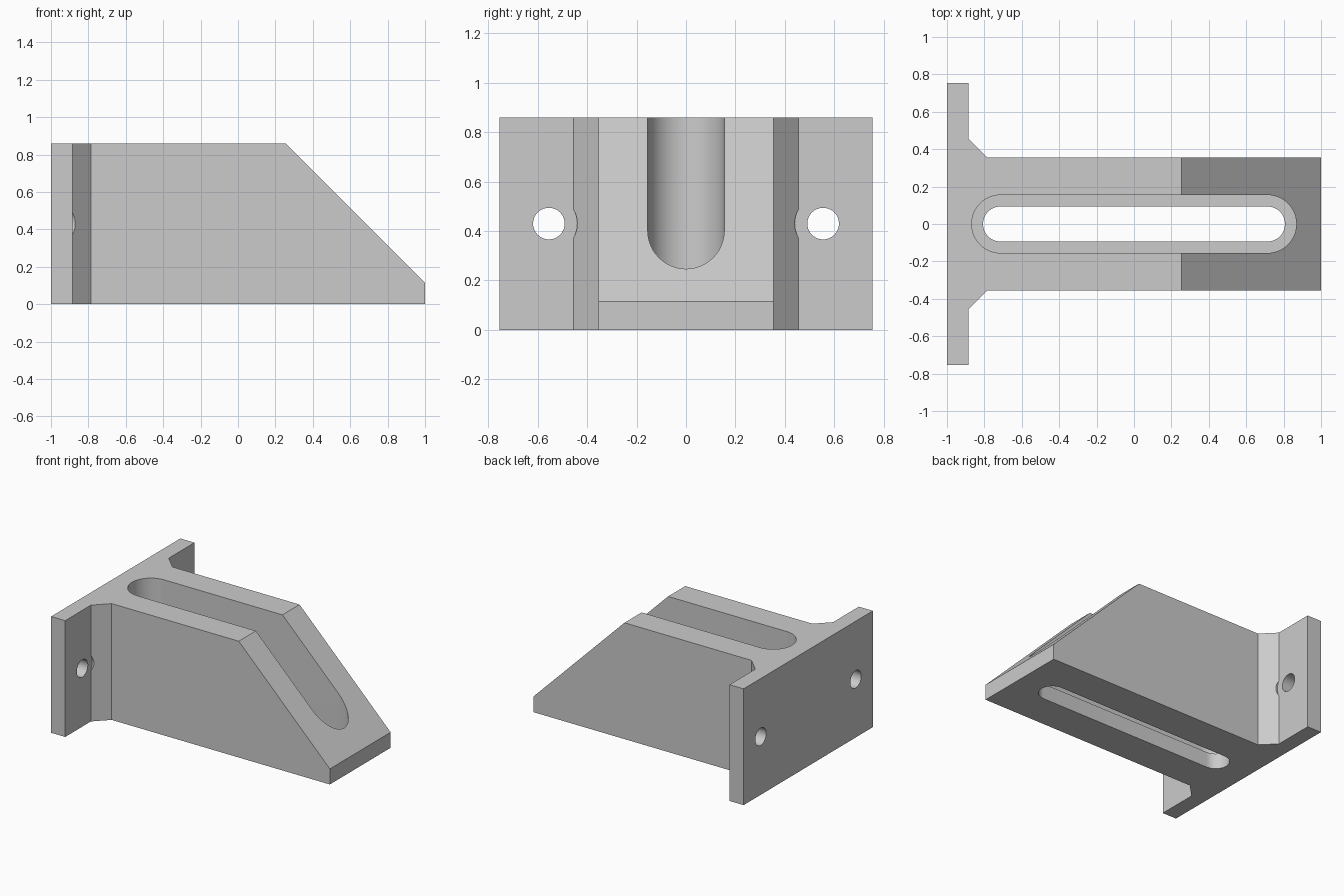
import bpy, bmesh
from math import sin, cos, pi, radians
from mathutils import Vector

if "Cube" in bpy.data.objects:
    bpy.data.objects.remove(bpy.data.objects["Cube"], do_unlink=True)

HEIGHT = 0.86
PLATE_X = -0.885      # front face of the mounting plate
LIP = 0.115           # thickness of the low end

grey = bpy.data.materials.new("plain_grey")
grey.use_nodes = True
grey.diffuse_color = (0.6, 0.6, 0.6, 1)
grey.node_tree.nodes["Principled BSDF"].inputs["Base Color"].default_value = (0.6, 0.6, 0.6, 1)


def prism(name, points, low, high, axis):
    """Extrude a 2D outline along one axis from low to high."""
    place = {"x": lambda a, b: (low, a, b),
             "y": lambda a, b: (a, low, b),
             "z": lambda a, b: (a, b, low)}[axis]
    bm = bmesh.new()
    face = bm.faces.new([bm.verts.new(place(a, b)) for a, b in points])
    new = bmesh.ops.extrude_face_region(bm, geom=[face])["geom"]
    shift = Vector([high - low if c == axis else 0 for c in "xyz"])
    bmesh.ops.translate(bm, vec=shift, verts=[g for g in new if isinstance(g, bmesh.types.BMVert)])
    bmesh.ops.recalc_face_normals(bm, faces=bm.faces)
    mesh = bpy.data.meshes.new(name)
    bm.to_mesh(mesh)
    bm.free()
    mesh.materials.append(grey)
    obj = bpy.data.objects.new(name, mesh)
    bpy.context.collection.objects.link(obj)
    return obj


def circle(cx, cy, r, n=48):
    return [(cx + r * cos(2 * pi * i / n), cy + r * sin(2 * pi * i / n)) for i in range(n)]


def stadium(half, r, n=24):
    right = [(half + r * sin(pi * i / n), -r * cos(pi * i / n)) for i in range(n + 1)]
    return right + [(-x, -y) for x, y in right]


# Body: mounting plate, chamfered corners and arm as one plan outline
side = [(-1, 0.755), (PLATE_X, 0.755), (PLATE_X, 0.455), (-0.785, 0.355), (1, 0.355)]
body = prism("slotted_bracket", side + [(x, -y) for x, y in reversed(side)], 0, HEIGHT, "z")

# Cutters: sloped end, stepped slot, bolt holes and bolt head clearance
cutters = [
    prism("slope_cutter", [(0.255 - 0.2, HEIGHT + 0.2), (1.2, LIP - 0.2), (1.2, HEIGHT + 0.2)], -1, 1, "y"),
    prism("wide_slot_cutter", stadium(0.713, 0.155), LIP, 1, "z"),
    prism("narrow_slot_cutter", stadium(0.713, 0.094), -0.1, 0.5, "z"),
]
for s in (-1, 1):
    cutters.append(prism("bolt_hole_cutter", circle(s * 0.555, 0.43, 0.064), -1.1, -0.8, "x"))
    cutters.append(prism("bolt_head_cutter", circle(s * 0.555, 0.43, 0.115), PLATE_X + 0.0005, -0.7, "x"))

bpy.ops.object.select_all(action="DESELECT")
bpy.context.view_layer.objects.active = body
body.select_set(True)
for cutter in cutters:
    cutter.hide_render = True
    mod = body.modifiers.new(cutter.name, "BOOLEAN")
    mod.operation = "DIFFERENCE"
    mod.solver = "EXACT"
    mod.object = cutter
    bpy.ops.object.modifier_apply(modifier=mod.name)
    bpy.data.objects.remove(cutter, do_unlink=True)

bpy.ops.object.shade_smooth_by_angle(angle=radians(30))
